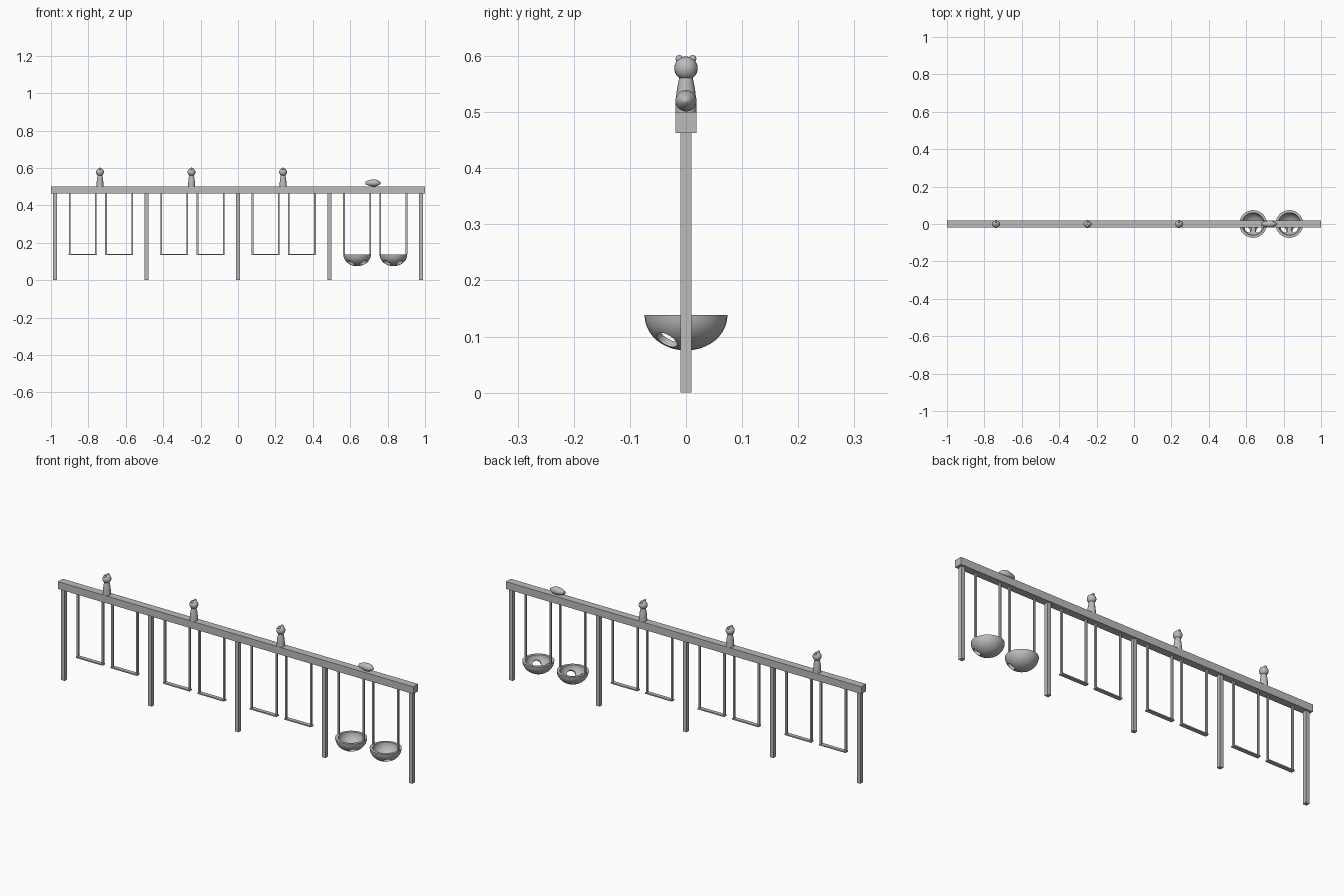
import bpy, math
from mathutils import Vector, Matrix

if "Cube" in bpy.data.objects:
    bpy.data.objects.remove(bpy.data.objects["Cube"], do_unlink=True)

grey = bpy.data.materials.new("plain grey")
grey.use_nodes = True
grey.diffuse_color = (0.5, 0.5, 0.5, 1)
grey.node_tree.nodes["Principled BSDF"].inputs["Base Color"].default_value = (0.5, 0.5, 0.5, 1)


def finish(name, smooth=False):
    ob = bpy.context.object
    ob.name = name
    ob.data.materials.append(grey)
    if smooth:
        bpy.ops.object.shade_smooth_by_angle(angle=math.radians(40))
    return ob


def box(name, x, z0, z1, wx, wy):
    bpy.ops.mesh.primitive_cube_add(size=1, location=(x, 0, (z0 + z1) / 2))
    bpy.context.object.scale = (wx, wy, z1 - z0)
    return finish(name)


def ball(name, loc, r):
    bpy.ops.mesh.primitive_uv_sphere_add(segments=20, ring_count=12, radius=r, location=loc)
    return finish(name, True)


def lathe(name, profile, loc, along_x=False, n=32):
    # Revolve (radius, height) pairs; closed poles share a radius of zero
    verts, faces = [], []
    for r, h in profile:
        for i in range(n):
            a = math.tau * i / n
            verts.append((r * math.cos(a), r * math.sin(a), h))
    for k in range(len(profile) - 1):
        for i in range(n):
            j = (i + 1) % n
            faces.append((k * n + i, k * n + j, k * n + n + j, k * n + n + i))
    mesh = bpy.data.meshes.new(name)
    mesh.from_pydata(verts, [], faces)
    ob = bpy.data.objects.new(name, mesh)
    bpy.context.collection.objects.link(ob)
    bpy.ops.object.select_all(action="DESELECT")
    bpy.context.view_layer.objects.active = ob
    ob.select_set(True)
    bpy.ops.object.mode_set(mode="EDIT")
    bpy.ops.mesh.select_all(action="SELECT")
    bpy.ops.mesh.remove_doubles(threshold=0.00001)
    bpy.ops.mesh.normals_make_consistent(inside=False)
    bpy.ops.object.mode_set(mode="OBJECT")
    ob.location = loc
    if along_x:
        ob.rotation_euler.y = math.pi / 2
    return finish(name, True)


def bowl(x, z):
    # Thick hemisphere, outer wall then inner wall
    angles = [math.pi / 2 * i / 10 for i in range(11)]
    outer = [(0.074 * math.sin(a), -0.063 * math.cos(a)) for a in angles]
    inner = [(0.06 * math.sin(a), -0.051 * math.cos(a)) for a in reversed(angles)]
    ob = lathe("bucket_seat", outer + inner, (x, 0, z))
    # Two leg holes low in the front
    for side in (-1, 1):
        aim = Vector((side * 0.034, -0.034, -0.044))
        bpy.ops.mesh.primitive_cylinder_add(vertices=24, radius=0.02, depth=0.06,
                                            location=Vector((x, 0, z)) + aim)
        cutter = finish("leg_hole_cutter")
        cutter.rotation_euler = aim.to_track_quat("Z", "Y").to_euler()
        cutter.hide_render = True
        cutter.hide_viewport = True
        mod = ob.modifiers.new("leg_hole", "BOOLEAN")
        mod.operation = "DIFFERENCE"
        mod.object = cutter


# Frame
box("top_beam", 0, 0.463, 0.5, 2, 0.038)
for i in range(5):
    box("post", -0.978 + i * 0.489, 0, 0.465, 0.02, 0.02)

# Two swings in each bay, bucket swings in the last
for bay in range(4):
    for shift in (-0.097, 0.097):
        x = -0.733 + bay * 0.489 + shift
        for side in (-1, 1):
            box("hanger", x + side * 0.07, 0.137, 0.465, 0.009, 0.009)
        if bay < 3:
            box("flat_seat", x, 0.134, 0.14, 0.15, 0.02)
        else:
            bowl(x, 0.138)

# Small eared figures on the beam
for i in range(3):
    x = -0.738 + i * 0.4895
    lathe("figure_body", [(0, 0), (0.019, 0), (0.0185, 0.02), (0.016, 0.042),
                          (0.012, 0.062), (0, 0.066)], (x, 0, 0.5), n=20)
    ball("figure_head", (x, 0, 0.578), 0.021)
    for side in (-1, 1):
        ball("figure_ear", (x, side * 0.012, 0.595), 0.0065)

# Teardrop ornament lying on the beam
lathe("lying_ornament", [(0, 0), (0.008, 0.003), (0.014, 0.018), (0.018, 0.036), (0.019, 0.05),
                         (0.0165, 0.064), (0.01, 0.075), (0.003, 0.084), (0, 0.085)],
      (0.68, 0, 0.52), along_x=True, n=24)
